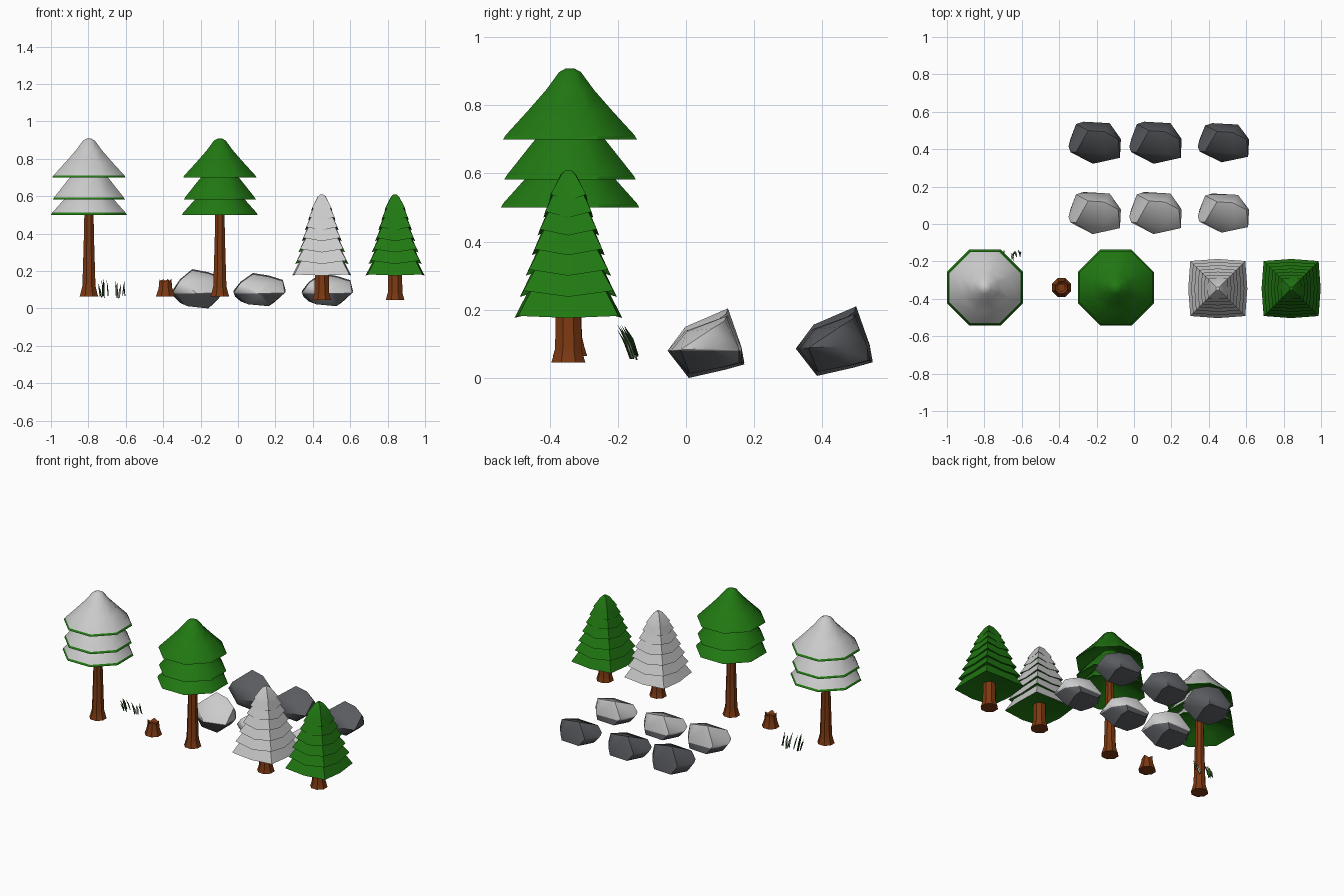
import bpy, bmesh, random
from math import cos, sin, pi, radians, sqrt
from mathutils import Vector

if "Cube" in bpy.data.objects:
    bpy.data.objects.remove(bpy.data.objects["Cube"])

random.seed(4)


def material(name, rgb):
    m = bpy.data.materials.new(name)
    m.diffuse_color = (*rgb, 1)
    m.use_nodes = True
    m.node_tree.nodes["Principled BSDF"].inputs["Base Color"].default_value = m.diffuse_color
    return m


GREEN = material("pine_green", (0.015, 0.19, 0.006))
SNOW = material("snow_white", (0.6, 0.6, 0.6))
BARK = material("bark_brown", (0.2, 0.04, 0.006))
STONE = material("stone_grey", (0.1, 0.105, 0.115))
BLADE = material("grass_green", (0.02, 0.09, 0.01))


def finish(name, bm, mats, loc, angle=35):
    me = bpy.data.meshes.new(name)
    bm.normal_update()
    bm.to_mesh(me)
    bm.free()
    for m in mats:
        me.materials.append(m)
    me.polygons.foreach_set("use_smooth", [True] * len(me.polygons))
    me.set_sharp_from_angle(angle=radians(angle))
    ob = bpy.data.objects.new(name, me)
    ob.location = loc
    bpy.context.collection.objects.link(ob)
    return ob


def octagon(w, z, lift=0):
    r = w / cos(pi / 8)
    return [(r * cos(pi / 8 + i * pi / 4), r * sin(pi / 8 + i * pi / 4), z) for i in range(8)]


def soft_square(w, z, lift=0):
    # square with slightly bulged sides; corners can be lifted
    pts = []
    for i in range(8):
        r, h = (w * 0.93 * sqrt(2), lift) if i % 2 else (w, 0)
        pts.append((r * cos(i * pi / 4), r * sin(i * pi / 4), z + h))
    return pts


def add_stack(bm, rings, mat_ids):
    # bridge consecutive rings and cap both ends
    rows = [[bm.verts.new(p) for p in ring] for ring in rings]
    for a, b, k in zip(rows, rows[1:], mat_ids):
        for i in range(8):
            j = (i + 1) % 8
            bm.faces.new((a[i], a[j], b[j], b[i])).material_index = k
    bm.faces.new(rows[0][::-1]).material_index = mat_ids[0]
    bm.faces.new(rows[-1]).material_index = mat_ids[-1]


def trunk(name, profile, loc):
    bm = bmesh.new()
    add_stack(bm, [octagon(*p) for p in profile], [0] * (len(profile) - 1))
    return finish(name, bm, [BARK], loc)


# tall trees: three broad hollow-bottomed tiers on a slim trunk
def tall_tree(prefix, x, top_mat):
    loc = (x, -0.34, 0)
    trunk(prefix + "_trunk", [(0.05, 0.065), (0.046, 0.075), (0.035, 0.12),
                              (0.028, 0.35), (0.022, 0.62)], loc)
    bm = bmesh.new()
    tiers = [(0.203, 0.50, [(0.13, 0.586), (0.06, 0.67)]),
             (0.193, 0.582, [(0.11, 0.69), (0.05, 0.76)]),
             (0.196, 0.70, [(0.125, 0.782), (0.07, 0.845), (0.032, 0.897), (0.012, 0.908)])]
    for w, z, upper in tiers:
        prof = [(0.025, z + 0.10), (0.13, z + 0.04), (w, z), (w - 0.007, z + 0.012)] + upper
        add_stack(bm, [octagon(*p) for p in prof], [0, 0, 0] + [1] * len(upper))
    finish(prefix + "_canopy", bm, [GREEN, top_mat], loc)


# small trees: seven squarish tiers on a short trunk
def small_tree(prefix, x, top_mat):
    loc = (x, -0.345, 0)
    trunk(prefix + "_trunk", [(0.05, 0.045), (0.046, 0.058), (0.039, 0.085),
                              (0.036, 0.24)], loc)
    bm = bmesh.new()
    widths = [0.158, 0.142, 0.125, 0.107, 0.09, 0.073, 0.056]
    heights = [0.176, 0.238, 0.30, 0.36, 0.418, 0.47, 0.52]
    for i, (w, z) in enumerate(zip(widths, heights)):
        lift = 0.018 if i else 0.006
        rings = [soft_square(w * 0.3, z + 0.03), soft_square(w, z, lift)]
        if i < 6:
            rings.append(soft_square(widths[i + 1] * 0.8, heights[i + 1] + 0.025))
        else:
            rings += [soft_square(0.022, 0.597), soft_square(0.009, 0.609)]
        add_stack(bm, rings, [0] + [1] * (len(rings) - 2))
    finish(prefix + "_canopy", bm, [GREEN, top_mat], loc)


tall_tree("snowy_tall_tree", -0.797, SNOW)
tall_tree("green_tall_tree", -0.097, GREEN)
small_tree("snowy_small_tree", 0.448, SNOW)
small_tree("green_small_tree", 0.84, GREEN)

# stump with a slanted, broken top
stump = trunk("stump", [(0.05, 0.065), (0.047, 0.075), (0.036, 0.11), (0.032, 0.147),
                        (0.02, 0.135)], (-0.388, -0.34, 0))
for i, v in enumerate(stump.data.vertices):
    if 24 <= i < 32:
        v.co.z += (0.01, -0.008)[i % 2]

# rocks: convex boulders, the front row snow capped
ROCK = [(-.14, -.02, .09), (-.13, .02, .06), (-.13, -.05, .10), (-.10, .10, .10),
        (-.06, .113, .04), (.07, .105, .04), (.08, .105, .09), (-.035, .065, .204),
        (.05, .06, .188), (.125, .02, .16), (.14, .02, .09), (.135, -.08, .085),
        (-.01, -.112, .08), (-.10, -.05, .15), (.06, -.06, .15), (-.06, -.055, .012),
        (.05, -.05, 0), (.08, .06, .025), (-.10, 0, .03)]


def rock(name, x, y, z, scale, snowy):
    bm = bmesh.new()
    for p in ROCK:
        bm.verts.new([a * s for a, s in zip(p, scale)])
    hull = bmesh.ops.convex_hull(bm, input=bm.verts[:])
    loose = [v for v in bm.verts if not v.link_faces]
    bmesh.ops.delete(bm, geom=loose, context='VERTS')
    if snowy:
        cut = 0.08 - z
        bmesh.ops.bisect_plane(bm, geom=bm.verts[:] + bm.edges[:] + bm.faces[:],
                               plane_co=(0, 0, cut), plane_no=(0, 0, 1))
        for f in bm.faces:
            f.material_index = int(f.calc_center_median().z > cut)
    bmesh.ops.recalc_face_normals(bm, faces=bm.faces[:])
    finish(name, bm, [STONE, SNOW], (x, y, z), 40)


VARIANTS = [(-0.21, 0.0, (1, 1, 1)), (0.115, 0.012, (1, 1, 0.84)), (0.478, 0.012, (0.98, 0.93, 0.83))]
for i, (x, z, s) in enumerate(VARIANTS):
    rock(f"snowy_rock_{i + 1}", x, 0.058, z, s, True)
    rock(f"grey_rock_{i + 1}", x, 0.434, z + 0.006, s, False)


# grass tufts: thin bent blades leaning forward
def grass(name, x, mats):
    bm = bmesh.new()
    for k in range(9):
        base = Vector((random.uniform(-.026, .026), random.uniform(-.012, .012), random.uniform(.052, .07)))
        tall = random.uniform(.05, .095)
        lean = Vector((random.uniform(-.012, .012), -tall * 0.45, tall))
        mid = base + lean * 0.55 + Vector((0, .005, 0))
        rows = []
        for c, r in ((base, .003), (mid, .0045)):
            rows.append([bm.verts.new(c + Vector((r * cos(a), r * sin(a), 0)))
                         for a in (0, 2 * pi / 3, 4 * pi / 3)])
        tip = bm.verts.new(base + lean)
        for i in range(3):
            j = (i + 1) % 3
            fs = [bm.faces.new((rows[0][i], rows[0][j], rows[1][j], rows[1][i])),
                  bm.faces.new((rows[1][i], rows[1][j], tip))]
            for f in fs:
                f.material_index = k % len(mats)
        bm.faces.new(rows[0][::-1])
    finish(name, bm, mats, (x, -0.152, 0))


grass("green_grass_tuft", -0.717, [BLADE])
grass("snowy_grass_tuft", -0.628, [BLADE, SNOW])
